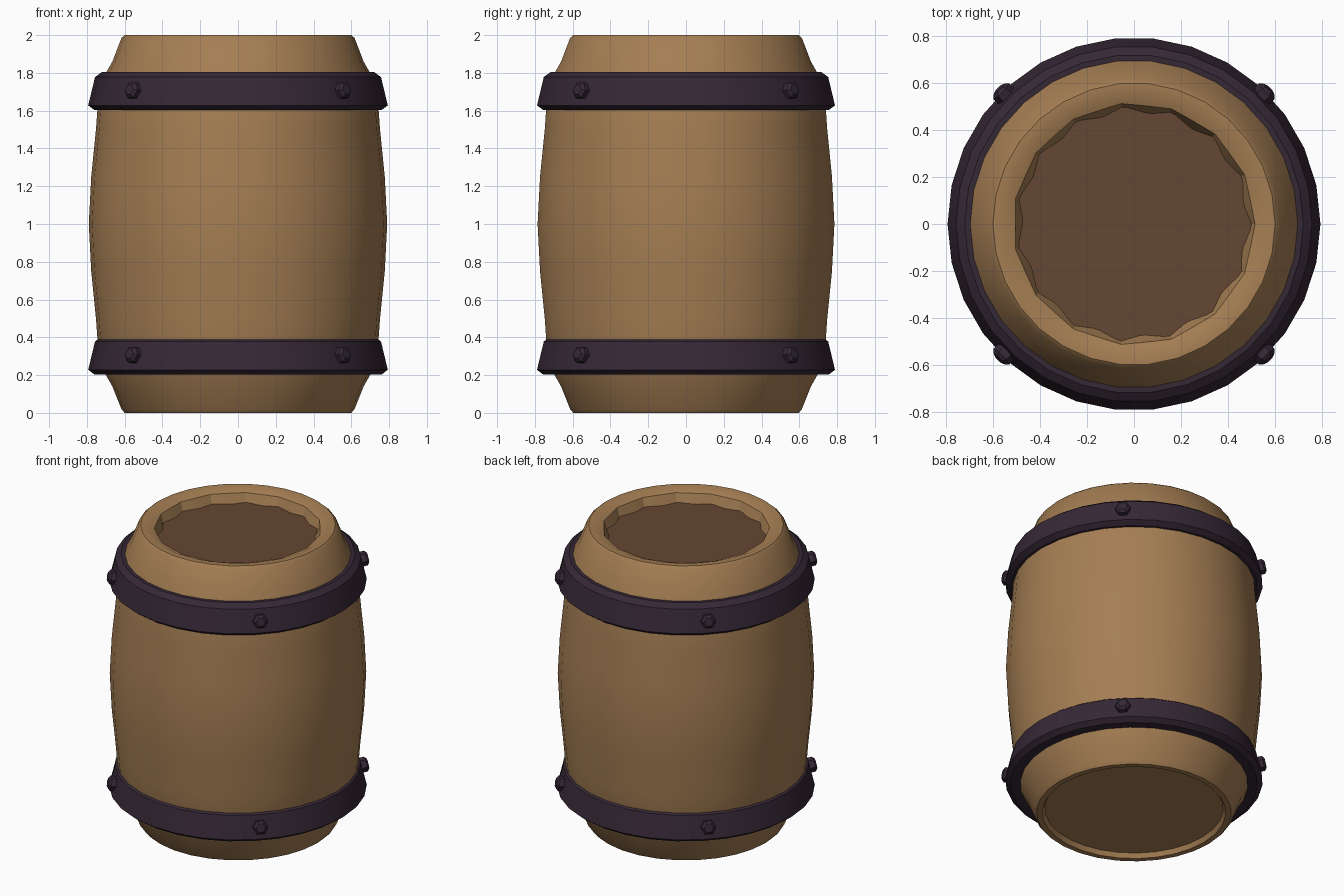
import bpy, bmesh, math
from mathutils import Matrix, Vector

if "Cube" in bpy.data.objects:
    bpy.data.objects.remove(bpy.data.objects["Cube"])

SEG = 30


def material(name, color):
    m = bpy.data.materials.new(name)
    m.diffuse_color = (*color, 1)
    m.use_nodes = True
    m.node_tree.nodes["Principled BSDF"].inputs["Base Color"].default_value = m.diffuse_color
    return m


WOOD = material("tan wood", (0.376, 0.209, 0.087))
LID = material("dark brown wood", (0.127, 0.063, 0.032))
IRON = material("dark purple iron", (0.036, 0.021, 0.036))


def finish(bm, name, mat, angle=30):
    bmesh.ops.recalc_face_normals(bm, faces=bm.faces)
    me = bpy.data.meshes.new(name)
    bm.to_mesh(me)
    bm.free()
    me.materials.append(mat)
    ob = bpy.data.objects.new(name, me)
    bpy.context.collection.objects.link(ob)
    bpy.ops.object.select_all(action='DESELECT')
    ob.select_set(True)
    bpy.context.view_layer.objects.active = ob
    bpy.ops.object.shade_smooth_by_angle(angle=math.radians(angle))
    return ob


def lathe(name, profile, mat, closed=False, cap=False, wave=None):
    """Spin (radius, z) points around z; wave maps a profile index to a ripple depth."""
    bm = bmesh.new()
    rings = []
    for j, (r, z) in enumerate(profile):
        ring = []
        for i in range(SEG):
            a = 2 * math.pi * i / SEG
            rr = r - (wave or {}).get(j, 0) * (i % 2)
            ring.append(bm.verts.new((rr * math.cos(a), rr * math.sin(a), z)))
        rings.append(ring)
    pairs = list(zip(rings, rings[1:]))
    if closed:
        pairs.append((rings[-1], rings[0]))
    for a, b in pairs:
        for i in range(SEG):
            k = (i + 1) % SEG
            bm.faces.new((a[i], a[k], b[k], b[i]))
    if cap:
        bm.faces.new(rings[0])
    return finish(bm, name, mat)


# Barrel body: recessed base, bulging wall, rolled rim and rippled inner wall
lathe("barrel_body", [
    (0.55, 0.03), (0.565, 0.0), (0.60, 0.0), (0.617, 0.02), (0.665, 0.14),
    (0.705, 0.21), (0.742, 0.36), (0.752, 0.5), (0.777, 0.75), (0.79, 1.0),
    (0.777, 1.25), (0.752, 1.5), (0.742, 1.64), (0.705, 1.79), (0.665, 1.86),
    (0.617, 1.985), (0.60, 2.0), (0.56, 2.0), (0.515, 1.98), (0.495, 1.90)],
    WOOD, cap=True, wave={18: 0.01, 19: 0.03})

# Sunken lid
lathe("lid", [(0.505, 1.92), (0.505, 1.89)], LID, cap=True)

# Hoops and their bolts
for label, z in (("lower", 0.2), ("upper", 1.6)):
    lathe(label + "_hoop", [
        (0.69, z + 0.205), (0.72, z + 0.205), (0.757, z + 0.178),
        (0.793, z + 0.028), (0.76, z + 0.003), (0.69, z + 0.003)],
        IRON, closed=True)
    for n in range(4):
        a = math.radians(45 + 90 * n)
        bm = bmesh.new()
        out = Vector((math.cos(a), math.sin(a), 0.2)).normalized()
        turn = out.to_track_quat('Z', 'Y').to_matrix().to_4x4()
        place = Matrix.Translation((0.775 * math.cos(a), 0.775 * math.sin(a), z + 0.105)) @ turn
        # hexagonal shank, then a chamfered head
        for r1, r2, d, off in ((0.047, 0.047, 0.05, 0.0), (0.047, 0.03, 0.014, 0.032)):
            bmesh.ops.create_cone(
                bm, cap_ends=True, segments=6, radius1=r1, radius2=r2, depth=d,
                matrix=place @ Matrix.Translation((0, 0, off)) @ Matrix.Rotation(math.pi / 6, 4, 'Z'))
        finish(bm, f"{label}_bolt_{n + 1}", IRON, 20)
